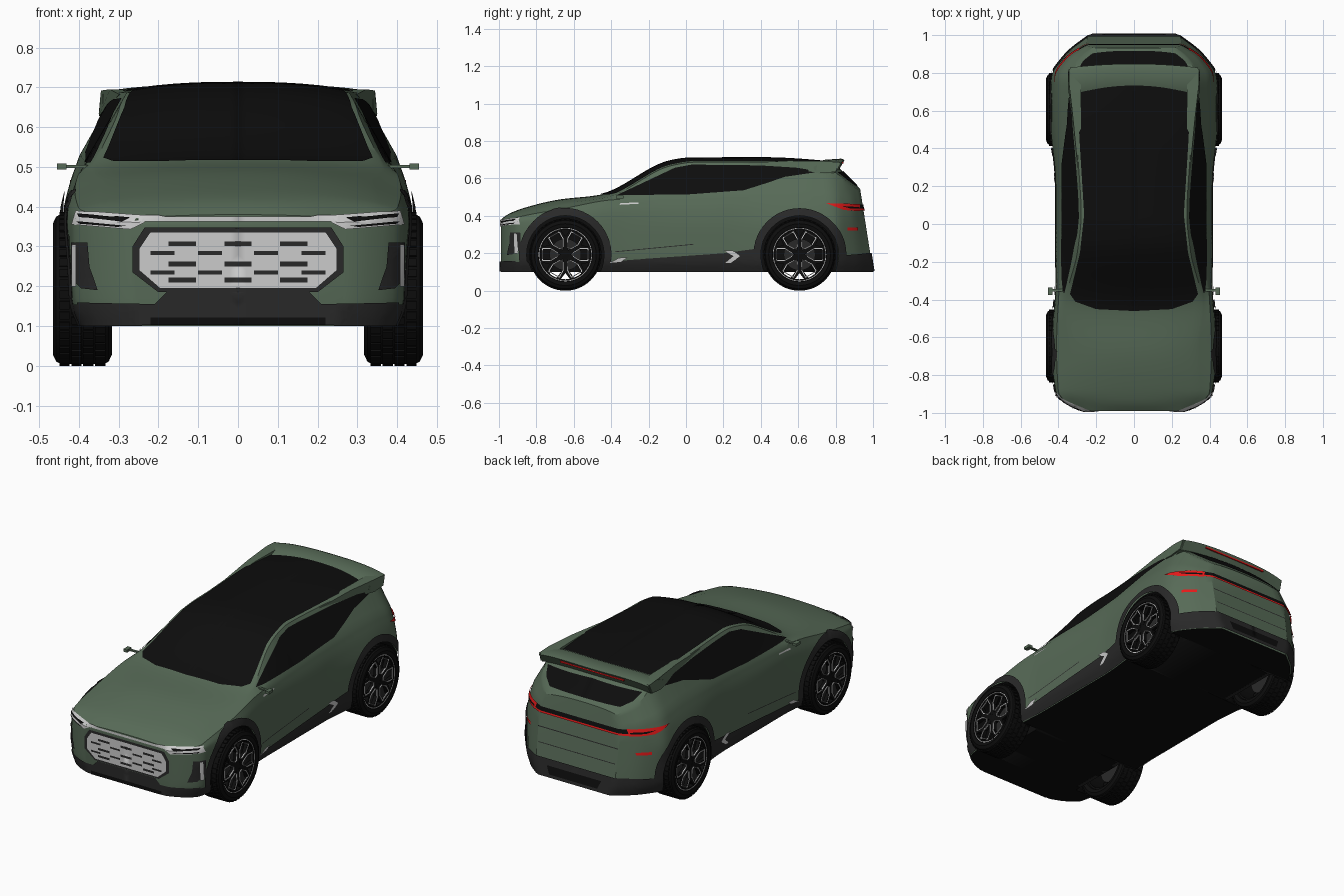
import bpy, bmesh, math
from mathutils import Vector as V, Matrix
from mathutils.bvhtree import BVHTree

if "Cube" in bpy.data.objects:
    bpy.data.objects.remove(bpy.data.objects["Cube"])

def material(name, r, g, b):
    m = bpy.data.materials.new(name)
    m.diffuse_color = (r, g, b, 1)
    m.use_nodes = True
    m.node_tree.nodes["Principled BSDF"].inputs["Base Color"].default_value = m.diffuse_color
    return m

GREEN = material("green_paint", .095, .145, .095)
BLACK = material("gloss_black", .004, .004, .004)
DARK = material("dark_cladding", .022, .022, .022)
SILVER = material("silver", .6, .6, .6)
RED = material("red_lamp", .8, .01, .01)

def add(name, bm, *mats, mirror=False):
    me = bpy.data.meshes.new(name)
    bm.to_mesh(me)
    for m in mats:
        me.materials.append(m)
    ob = bpy.data.objects.new(name, me)
    bpy.context.collection.objects.link(ob)
    if mirror:
        mod = ob.modifiers.new("mirror", 'MIRROR')
        mod.use_clip = True
    return ob

def curve(keys):
    """Smooth monotone curve through (t, value) keys."""
    ts, vs = zip(*keys)
    n = len(ts)
    d = [(vs[i + 1] - vs[i]) / (ts[i + 1] - ts[i]) for i in range(n - 1)]
    m = [d[0]] + [2 * a * b / (a + b) if a * b > 0 else 0 for a, b in zip(d, d[1:])] + [d[-1]]
    def f(t):
        i = max([k for k in range(n - 1) if ts[k] <= t + 1e-9] or [0])
        h = ts[i + 1] - ts[i]
        s = min(max((t - ts[i]) / h, 0), 1)
        return (vs[i] * (1 + 2 * s) * (1 - s) ** 2 + m[i] * h * s * (1 - s) ** 2
                + vs[i + 1] * s * s * (3 - 2 * s) + m[i + 1] * h * s * s * (s - 1))
    return f

def loft(bm, rings):
    rows = [[bm.verts.new(p) for p in r] for r in rings]
    n = len(rows[0])
    for a, b in zip(rows, rows[1:]):
        for i in range(n):
            bm.faces.new((a[i], a[(i + 1) % n], b[(i + 1) % n], b[i]))
    bm.faces.new(rows[0])
    bm.faces.new(rows[-1])
    bmesh.ops.recalc_face_normals(bm, faces=bm.faces)

# body guide curves along y: waist, belt and roof edge / centre line
waist = curve([(-.99, .27), (-.95, .36), (-.89, .415), (-.65, .437), (-.3, .415), (.2, .415),
               (.6, .447), (.78, .437), (.9, .36), (.985, .25)])
belt_x = curve([(-.99, .26), (-.95, .345), (-.89, .4), (-.65, .41), (-.3, .395), (.1, .385),
                (.5, .395), (.75, .4), (.9, .34), (.985, .245)])
belt_z = curve([(-.99, .365), (-.89, .395), (-.65, .44), (-.4, .485), (0, .505), (.3, .52),
                (.6, .53), (.8, .51), (.985, .47)])
edge_x = curve([(-.99, .24), (-.89, .34), (-.65, .33), (-.42, .36), (-.15, .3), (.05, .28),
                (.4, .3), (.75, .32), (.85, .31), (.93, .27), (.985, .22)])
edge_z = curve([(-.99, .372), (-.89, .41), (-.65, .465), (-.42, .5), (-.08, .668), (.05, .687),
                (.4, .687), (.74, .66), (.83, .615), (.985, .53)])
mid_z = curve([(-.99, .38), (-.95, .41), (-.84, .45), (-.68, .487), (-.46, .513), (-.08, .695),
               (.02, .708), (.4, .71), (.75, .69), (.84, .65), (.985, .545)])

def section(y):
    w, bx, bz, ex, ez, mz = (f(y) for f in (waist, belt_x, belt_z, edge_x, edge_z, mid_z))
    sx = curve(list(enumerate([w - .03, w - .004, w, (w + bx) / 2 + .006, bx])))
    sz = curve(list(enumerate([.1, .17, .33, (.33 + bz) / 2 + .008, bz])))
    half = [(0, .1)] + [(sx(i / 4), sz(i / 4)) for i in range(17)]
    half += [(bx + (ex - bx) * i / 5, bz + (ez - bz) * i / 5) for i in range(1, 6)]
    half += [(ex * (1 - i / 9), mz - (mz - ez) * (1 - i / 9) ** 2.5) for i in range(1, 10)]
    full = half + [(-x, z) for x, z in half[-2:0:-1]]
    lean = .157 * max(0, y - .8) / .185          # tail leans forward
    return [(x, y - lean * (z - .2), z) for x, z in full]

bm = bmesh.new()
loft(bm, [section(-.99 + 1.975 * i / 90) for i in range(91)])
for f in bm.faces:
    f.material_index = 1 if f.normal.z < -.9 and f.calc_center_median().z < .12 else 0
bvh = BVHTree.FromBMesh(bm)
body = add("body_shell", bm, GREEN, BLACK)

# wheel wells
WHEELS, WZ = (-.645, .607), .193
bm = bmesh.new()
for y in WHEELS:
    for s in (1, -1):
        bmesh.ops.create_cone(bm, cap_ends=True, segments=64, radius1=.207, radius2=.207, depth=.3,
                              matrix=Matrix.Translation((s * .44, y, WZ)) @ Matrix.Rotation(math.pi / 2, 4, 'Y'))
cutter = add("wheel_well_cutter", bm, BLACK)
cutter.hide_render = True
cutter.display_type = 'WIRE'
cut = body.modifiers.new("wells", 'BOOLEAN')
cut.operation, cut.object, cut.solver, cut.material_mode = 'DIFFERENCE', cutter, 'EXACT', 'TRANSFER'

VIEWS = {'side': (lambda a, b: V((2, a, b)), V((-1, 0, 0))), 'front': (lambda a, b: V((a, -2, b)), V((0, 1, 0))),
         'back': (lambda a, b: V((a, 2, b)), V((0, -1, 0))), 'top': (lambda a, b: V((a, b, 2)), V((0, 0, -1)))}

def panel(name, pts, view, mat, off=.004):
    """Outline drawn in one view (right half), draped over the body and mirrored."""
    place, d = VIEWS[view]
    bm = bmesh.new()
    bm.faces.new([bm.verts.new((a, b, 0)) for a, b in pts])
    bmesh.ops.triangulate(bm, faces=bm.faces)
    for ax in (0, 1):
        lo, hi = min(p[ax] for p in pts), max(p[ax] for p in pts)
        for k in range(math.ceil(lo / .02), math.ceil(hi / .02)):
            n = V((0, 0, 0)); n[ax] = 1
            bmesh.ops.bisect_plane(bm, geom=bm.verts[:] + bm.edges[:] + bm.faces[:],
                                   plane_co=n * (k * .02 + .0003), plane_no=n, dist=1e-5)
    for v in bm.verts:
        a, b = v.co.x, v.co.y
        o = place(a + 1e-4, b + 1e-4)
        p, n = bvh.ray_cast(o, d)[:2]
        if p is None:
            p, n = bvh.find_nearest(o + d * 1.15)[:2]
        v.co = p + n * off
        if view != 'side' and abs(a) < 1e-6:
            v.co.x = 0
    bm.normal_update()
    bmesh.ops.reverse_faces(bm, faces=[f for f in bm.faces if f.normal.dot(d) > 0])
    return add(name, bm, mat, mirror=True)

def bar(x0, x1, z0, z1):
    return [(x0, z0), (x1, z0), (x1, z1), (x0, z1)]

# glass
panel("windscreen_and_roof_glass", [(0, -.46), (.2, -.45), (.31, -.41), (.338, -.37), (.285, -.15), (.263, .05),
      (.285, .4), (.303, .74), (0, .74)], 'top', BLACK)
panel("side_window", [(-.37, .508), (.016, .513), (.31, .535), (.42, .57), (.53, .607), (.72, .635), (.6, .655),
      (.39, .668), (.03, .672), (-.06, .655)], 'side', BLACK)
panel("rear_window", [(0, .56), (.22, .56), (.27, .59), (.295, .63), (0, .64)], 'back', BLACK)

# cladding
for name, y in zip(("front", "rear"), WHEELS):
    arc = lambda r, a: (y + r * math.cos(math.radians(a)), WZ + r * math.sin(math.radians(a)))
    panel(name + "_arch_cladding", [arc(.246, -21 + 222 * i / 30) for i in range(31)]
          + [arc(.206, 206 - 232 * i / 30) for i in range(31)], 'side', DARK, .008)
panel("rocker_cladding", [(-.45, .102), (-.42, .155), (-.3, .165), (.2, .2), (.38, .225), (.41, .102)], 'side', DARK, .006)
panel("front_corner_cladding", [(-.985, .102), (-.985, .155), (-.84, .155), (-.82, .102)], 'side', DARK, .006)
panel("rear_corner_cladding", [(.8, .102), (.82, .19), (.97, .19), (.98, .102)], 'side', DARK, .006)
panel("front_bumper_cladding", [(0, .185), (.18, .185), (.21, .155), (.4, .16), (.39, .102), (0, .102)], 'front', DARK, .006)
panel("rear_bumper_cladding", [(0, .2), (.28, .2), (.4, .19), (.39, .103), (0, .103)], 'back', DARK, .008)
panel("lower_intake", bar(0, .22, .102, .122), 'front', BLACK, .009)
panel("rocker_front_accent", [(-.41, .15), (-.35, .155), (-.31, .178), (-.36, .176)], 'side', SILVER, .009)
panel("rocker_rear_accent", [(.2, .215), (.25, .215), (.29, .185), (.24, .15), (.21, .15), (.255, .185)], 'side', SILVER, .009)
panel("door_crease", [(-.38, .206), (.04, .246), (.04, .25), (-.38, .21)], 'side', DARK, .003)
panel("fender_marker", [(-.355, .458), (-.25, .464), (-.255, .47), (-.35, .468)], 'side', SILVER)

# grille with rows of slots
panel("grille_surround", [(0, .185), (.2, .185), (.265, .235), (.265, .3), (.235, .347), (0, .347)], 'front', DARK, .004)
panel("grille_plate", [(0, .195), (.195, .195), (.247, .24), (.247, .295), (.22, .335), (0, .335)], 'front', SILVER, .007)
for r, z in enumerate((.307, .284, .256, .235, .216)):
    if r % 2:
        for c in (.07, .19):
            panel("grille_slot", bar(c - .03, c + .03, z - .005, z + .005), 'front', DARK, .009)
    else:
        panel("grille_slot_centre", bar(0, .034, z - .006, z + .006), 'front', DARK, .009)
        panel("grille_slot", bar(.105, .175, z - .006, z + .006), 'front', DARK, .009)

# front lamps and corner vents
panel("light_bar", bar(0, .25, .363, .375), 'front', SILVER, .005)
panel("headlight", [(.23, .375), (.405, .388), (.415, .355), (.27, .343), (.235, .36)], 'front', SILVER, .004)
panel("headlight_lens", [(.27, .368), (.4, .38), (.395, .372), (.29, .36)], 'front', BLACK, .007)
panel("headlight_lower_lens", [(.28, .352), (.40, .363), (.395, .357), (.3, .349)], 'front', BLACK, .007)
panel("corner_vent", [(.35, .19), (.39, .195), (.415, .22), (.415, .31), (.375, .31), (.37, .25)], 'front', DARK, .005)
panel("corner_vent_lamp", bar(.4, .41, .2, .305), 'front', SILVER, .009)

# rear lamps and tailgate
panel("tail_band", [(0, .435), (.3, .435), (.3, .46), (0, .46)], 'back', BLACK, .004)
panel("tail_light_bar", bar(0, .3, .428, .438), 'back', RED, .007)
panel("tail_light", [(.75, .466), (.84, .43), (.925, .424), (.925, .462)], 'side', RED, .006)
panel("tail_light_inset", [(.83, .45), (.87, .438), (.92, .436), (.92, .445)], 'side', BLACK, .009)
panel("rear_reflector", bar(.86, .915, .322, .338), 'side', RED, .005)
panel("tailgate_crease", bar(0, .25, .352, .357), 'back', DARK, .003)
panel("tailgate_lower_crease", bar(0, .24, .27, .274), 'back', DARK, .003)
panel("diffuser", [(0, .12), (.15, .12), (.17, .165), (0, .165)], 'back', BLACK, .011)

# roof spoiler, side fins and brake lamp
def spoiler_ring(x):
    u = x / .34
    return [(x, y - .02 * u * u, z - .018 * u ** 4) for y, z in
            ((.7, .68), (.742, .7), (.83, .706), (.848, .699), (.82, .65), (.72, .63))]
bm = bmesh.new()
loft(bm, [spoiler_ring(-.34 + .68 * i / 20) for i in range(21)])
add("roof_spoiler", bm, GREEN)
fin = [(.3, .682), (.55, .695), (.74, .692), (.82, .687), (.8, .635), (.72, .628), (.55, .655)]
flare = curve([(.3, .297), (.5, .315), (.7, .343), (.85, .345)])
bm = bmesh.new()
loft(bm, [[(x if x else flare(y) + (.69 - z) * .1, y, z) for y, z in fin] for x in (.28, 0)])
add("spoiler_fin", bm, GREEN, mirror=True)
bm = bmesh.new()
bmesh.ops.create_cube(bm, size=1, matrix=Matrix.Translation((0, .838, .683)) @ Matrix.Diagonal((.4, .008, .008, 1)))
add("spoiler_brake_lamp", bm, RED)

# camera mirrors
bm = bmesh.new()
for c, s in (((.405, -.35, .501), (.06, .014, .007)), ((.443, -.355, .501), (.024, .04, .015))):
    bmesh.ops.create_cube(bm, size=1, matrix=Matrix.Translation(c) @ Matrix.Diagonal((*s, 1)))
add("camera_mirror", bm, GREEN, mirror=True)

# wheels, built around the x axis with the outer face at +x
def lathe(profile, n=64):
    bm = bmesh.new()
    rows = [[bm.verts.new((x, r * math.cos(t), r * math.sin(t))) for x, r in profile]
            for t in (2 * math.pi * i / n for i in range(n))]
    for a, b in zip(rows, rows[1:] + rows[:1]):
        for i in range(len(profile)):
            j = (i + 1) % len(profile)
            bm.faces.new((a[i], a[j], b[j], b[i]))
    bmesh.ops.recalc_face_normals(bm, faces=bm.faces)
    return bm

def polar(r, deg, x):
    return V((x, r * math.cos(math.radians(deg)), r * math.sin(math.radians(deg))))

def beam(bm, p, q, width, depth):
    d = (q - p).normalized()
    m = Matrix((V((1, 0, 0)), d, V((1, 0, 0)).cross(d))).transposed().to_4x4()
    bmesh.ops.create_cube(bm, size=1, matrix=Matrix.Translation((p + q) / 2) @ m
                          @ Matrix.Diagonal((depth, (q - p).length, width, 1)))

tyre = lathe([(-.07, .145), (-.074, .165), (-.066, .182), (-.055, .188), (.055, .188), (.066, .182),
              (.074, .165), (.07, .145), (.05, .138), (-.05, .138)])
for i in range(44):
    for k, x in enumerate((-.045, -.015, .015, .045)):
        c = polar(.1885, 360 * (i + k % 2 / 2) / 44, x)
        t = polar(.01, 360 * (i + k % 2 / 2) / 44 + 90, 0)
        beam(tyre, c - t, c + t, .009, .026)
spokes = lathe([(.03, .0), (.03, .028), (.058, .03), (.061, .012), (.061, .0)], 24)
lines = lathe([(.06, .139), (.066, .139), (.066, .143), (.06, .143)])
for i in range(6):
    a = 60 * i + 30
    beam(spokes, polar(.02, a, .05), polar(.085, a, .052), .026, .02)
    for s in (-1, 1):
        beam(spokes, polar(.08, a, .052), polar(.142, a + s * 17, .055), .022, .02)
    cell = [polar(r, 60 * i + o, .063) for r, o in ((.042, -12), (.085, -22), (.126, -15), (.126, 15), (.085, 22), (.042, 12))]
    for p, q in zip(cell, cell[1:] + cell[:1]):
        beam(lines, p, q, .0045, .006)
rim = lathe([(-.06, .132), (.064, .132), (.064, .146), (-.06, .146)])
brake = lathe([(-.01, .0), (-.01, .085), (.01, .085), (.01, .0)], 32)
for b in (spokes, brake):
    bmesh.ops.remove_doubles(b, verts=b.verts, dist=1e-5)
parts = [add("tyre", tyre, BLACK), add("wheel_spokes", spokes, BLACK), add("wheel_trim_lines", lines, SILVER),
         add("wheel_rim", rim, BLACK), add("brake_disc", brake, DARK)]
spots = [(s, y) for y in WHEELS for s in (1, -1)]
for part in parts:
    for k, (s, y) in enumerate(spots):
        ob = part if k == 0 else part.copy()
        if k:
            bpy.context.collection.objects.link(ob)
        ob.location = (s * .391, y, WZ)
        ob.rotation_euler.z = 0 if s > 0 else math.pi

# smooth shading with crisp edges
bpy.ops.object.select_all(action='SELECT')
bpy.context.view_layer.objects.active = body
bpy.ops.object.shade_smooth_by_angle(angle=math.radians(32))
